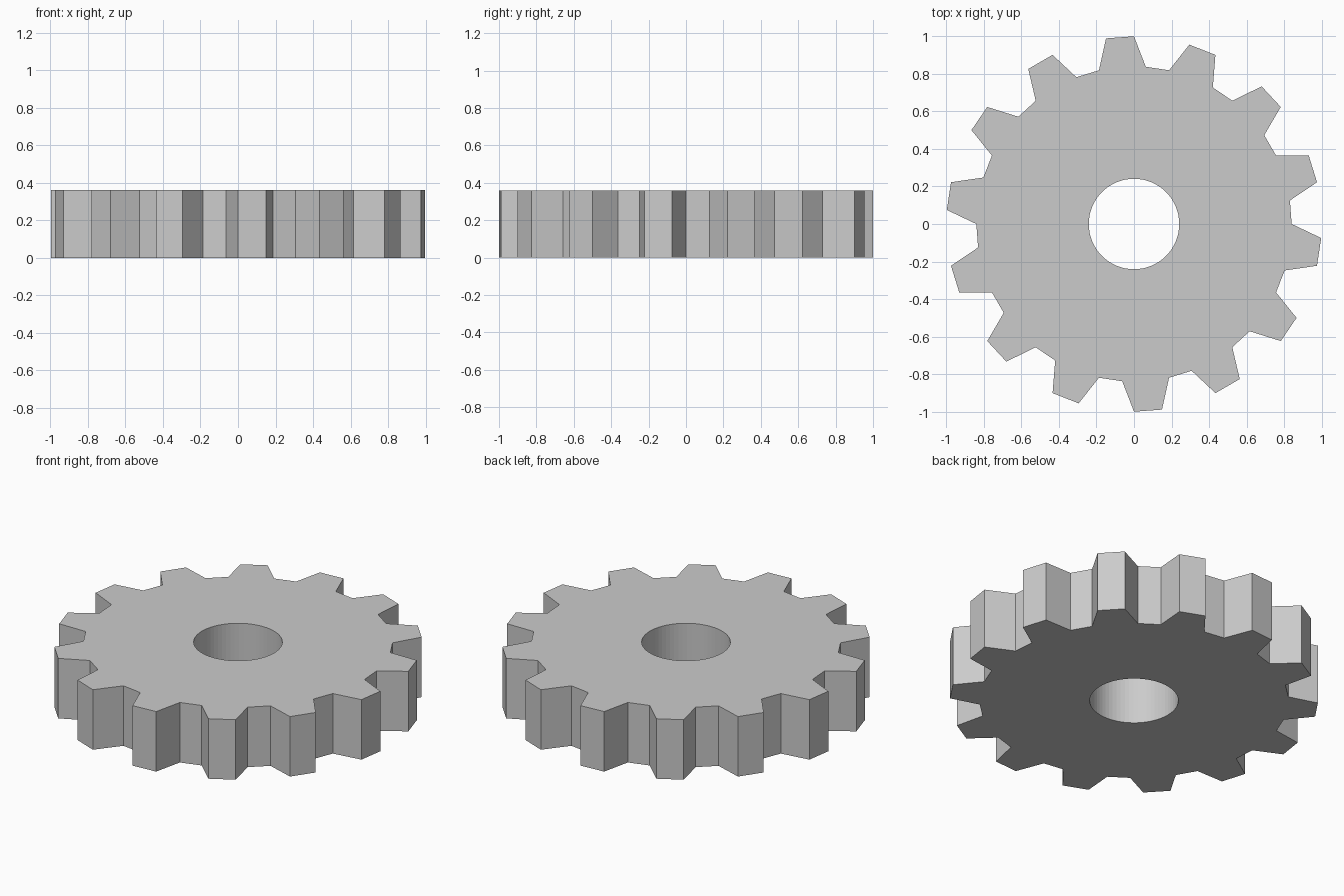
import bpy, bmesh
from math import cos, sin, tau

if "Cube" in bpy.data.objects:
    bpy.data.objects.remove(bpy.data.objects["Cube"])

TEETH, TIP_R, ROOT_R, BORE_R = 14, 1.0, 0.84, 0.241
HEIGHT, BORE_SIDES = 0.36, 64
PITCH = tau / TEETH


def add_loop(bm, points):
    """Closed flat outline from (radius, angle) pairs."""
    verts = [bm.verts.new((r * cos(a), r * sin(a), 0)) for r, a in points]
    return [bm.edges.new((v, verts[(i + 1) % len(verts)])) for i, v in enumerate(verts)]


# Tooth outline: root, tip, tip, root at sixths of the pitch
tooth = [(ROOT_R, 0), (ROOT_R, 2 / 6), (TIP_R, 3 / 6), (TIP_R, 5 / 6)]
rim = [(r, (i + f) * PITCH) for i in range(TEETH) for r, f in tooth]
bore = [(BORE_R, i * tau / BORE_SIDES) for i in range(BORE_SIDES)]

# Fill between rim and bore, then extrude upward
bm = bmesh.new()
edges = add_loop(bm, rim) + add_loop(bm, bore)
bmesh.ops.triangle_fill(bm, use_beauty=True, edges=edges, normal=(0, 0, 1))
ext = bmesh.ops.extrude_face_region(bm, geom=bm.faces[:], use_keep_orig=True)
top = [g for g in ext["geom"] if isinstance(g, bmesh.types.BMVert)]
bmesh.ops.translate(bm, verts=top, vec=(0, 0, HEIGHT))
bmesh.ops.recalc_face_normals(bm, faces=bm.faces[:])

mesh = bpy.data.meshes.new("gear_wheel")
bm.to_mesh(mesh)
bm.free()
gear = bpy.data.objects.new("gear_wheel", mesh)
bpy.context.collection.objects.link(gear)
